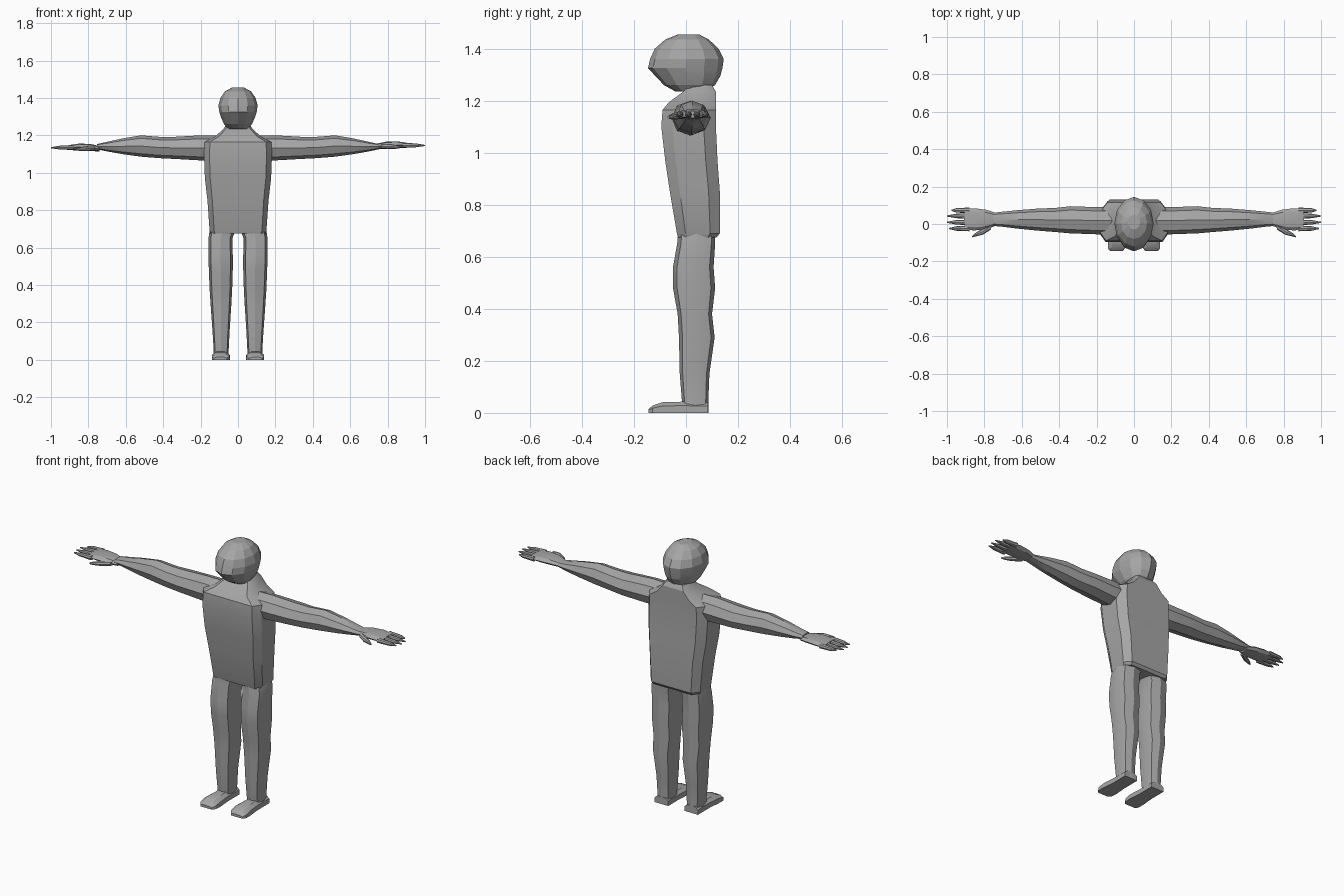
import bpy, bmesh
from math import cos, sin, pi, radians
from mathutils import Vector

cube = bpy.data.objects.get("Cube")
if cube:
    bpy.data.objects.remove(cube, do_unlink=True)

grey = bpy.data.materials.new("plain grey")
grey.use_nodes = True
colour = (0.38, 0.38, 0.38, 1)
grey.diffuse_color = colour
grey.node_tree.nodes["Principled BSDF"].inputs["Base Color"].default_value = colour


def star(d):
    """Eight points, with vertices on the axes and diagonals at d."""
    return [(1, 0), (d, d), (0, 1), (-d, d), (-1, 0), (-d, -d), (0, -1), (d, -d)]


ROUND = [(sin(i * pi / 6), -cos(i * pi / 6)) for i in range(12)]
LIMB, LEG = star(0.72), star(0.8)
TRUNK = [(-.84, -1), (.84, -1), (1, -.6), (1, .55), (.8, 1), (-.8, 1), (-1, .55), (-1, -.6)]
FOOT = [(-1, -1), (1, -1), (1, .3), (.55, 1), (-.55, 1), (-1, .3)]
PLACE = {
    "x": lambda t, a, b: (t, a, b),
    "y": lambda t, a, b: (a, t, b),
    "z": lambda t, a, b: (a, b, t),
}


def loft(name, axis, shape, stations, side=1, lift=0, angle=25):
    """Skin sections (t, a_min, a_max, b_min, b_max) along an axis."""
    bm = bmesh.new()
    rings = []
    for t, a0, a1, b0, b1 in stations:
        ring = []
        for u, v in shape:
            p = Vector(PLACE[axis](t, (a0 + a1) / 2 + u * (a1 - a0) / 2,
                                   (b0 + b1) / 2 + v * (b1 - b0) / 2))
            p.x *= side
            p.z += lift
            ring.append(bm.verts.new(p))
        rings.append(ring)
    n = len(shape)
    for lower, upper in zip(rings, rings[1:]):
        for i in range(n):
            j = (i + 1) % n
            bm.faces.new((lower[i], lower[j], upper[j], upper[i]))
    bm.faces.new(rings[0])
    bm.faces.new(rings[-1])
    bmesh.ops.recalc_face_normals(bm, faces=bm.faces)
    mesh = bpy.data.meshes.new(name)
    bm.to_mesh(mesh)
    bm.free()
    mesh.materials.append(grey)
    obj = bpy.data.objects.new(name, mesh)
    bpy.context.collection.objects.link(obj)
    bpy.ops.object.select_all(action="DESELECT")
    obj.select_set(True)
    bpy.context.view_layer.objects.active = obj
    bpy.ops.object.shade_smooth_by_angle(angle=radians(angle))
    return obj


def upright(rows):
    """Symmetric sections from (z, half width, front, back)."""
    return [(z, -w, w, f, b) for z, w, f, b in rows]


# Head, with the face coming to a point at the nose
loft("head", "z", ROUND, upright([
    (1.235, .055, -.04, .07), (1.26, .075, -.085, .112), (1.295, .09, -.118, .132),
    (1.325, .1, -.146, .14), (1.36, .105, -.138, .145), (1.4, .094, -.12, .125),
    (1.435, .07, -.08, .088), (1.455, .033, -.03, .05)]), angle=12)

# Torso with sloping shoulders and neck
loft("torso", "z", TRUNK, upright([
    (.675, .145, -.03, .118), (.69, .152, -.035, .13), (.85, .163, -.062, .13),
    (.97, .177, -.08, .121), (1.1, .182, -.095, .115), (1.165, .178, -.09, .115),
    (1.195, .12, -.065, .115), (1.235, .078, -.01, .115), (1.26, .06, .015, .1)]))

for side, label, lift in ((1, "left", 0), (-1, "right", -.012)):
    # Leg
    loft(label + "_leg", "z", LEG, [
        (0, .05, .132, -.01, .086), (.05, .05, .13, -.016, .086),
        (.15, .045, .136, -.024, .09), (.29, .036, .146, -.027, .11),
        (.38, .031, .152, -.032, .1), (.48, .028, .156, -.05, .112),
        (.56, .028, .158, -.05, .106), (.65, .03, .158, -.034, .112),
        (.7, .01, .15, -.03, .112)], side)
    # Foot with a low toe
    loft(label + "_foot", "y", FOOT, [
        (.085, .05, .133, 0, .04), (-.015, .05, .133, 0, .043),
        (-.09, .044, .14, 0, .041), (-.128, .047, .14, 0, .028),
        (-.145, .06, .128, 0, .014)], side)
    # Arm, from inside the shoulder to the wrist
    loft(label + "_arm", "x", LIMB, [
        (.1, -.055, .09, 1.07, 1.198), (.2, -.055, .09, 1.066, 1.2),
        (.34, -.05, .095, 1.074, 1.192), (.42, -.043, .086, 1.078, 1.192),
        (.52, -.035, .082, 1.086, 1.2), (.62, -.025, .074, 1.1, 1.183),
        (.7, -.015, .066, 1.114, 1.165), (.755, -.01, .06, 1.126, 1.153)], side)
    # Palm
    loft(label + "_palm", "x", LIMB, [
        (.74, -.01, .06, 1.126, 1.155), (.79, -.028, .076, 1.128, 1.166),
        (.85, -.034, .084, 1.13, 1.168), (.905, -.032, .084, 1.134, 1.16)], side, lift)
    # Fingers
    for i, (y, tip) in enumerate([(-.024, .99), (.009, 1), (.043, 1), (.073, .975)]):
        loft(f"{label}_finger_{i + 1}", "x", LIMB, [
            (.88, y - .015, y + .015, 1.134, 1.16),
            (.95, y - .012, y + .012, 1.136, 1.157),
            (tip, y - .003, y + .003, 1.143, 1.149)], side, lift)
    # Thumb
    loft(label + "_thumb", "x", LIMB, [
        (.765, -.03, .01, 1.13, 1.154), (.81, -.058, -.025, 1.128, 1.154),
        (.845, -.066, -.046, 1.128, 1.148), (.865, -.071, -.063, 1.132, 1.142)],
        side, lift)
